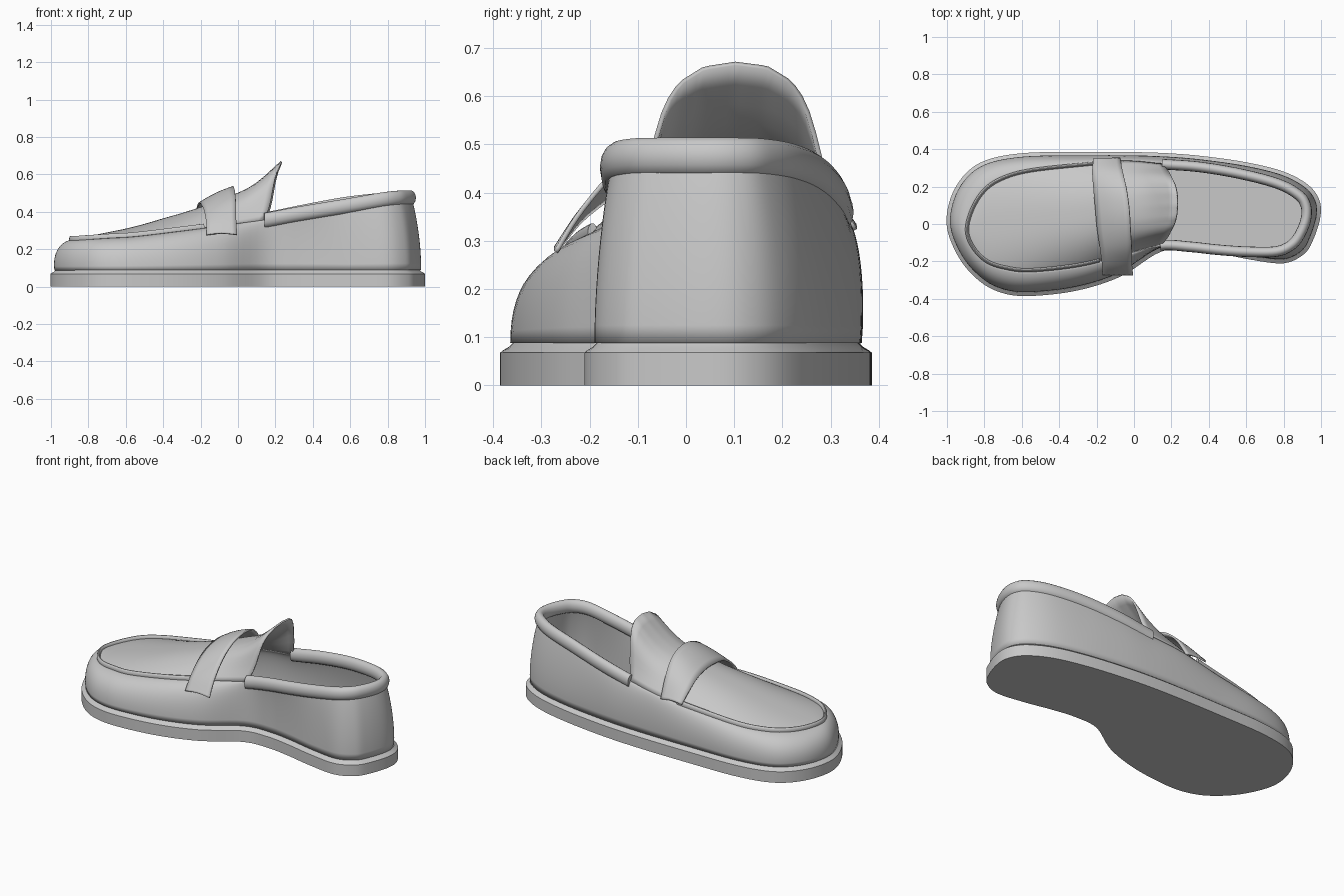
import bpy, bmesh, math
from mathutils import Vector

if "Cube" in bpy.data.objects:
    bpy.data.objects.remove(bpy.data.objects["Cube"])

leather = bpy.data.materials.new("plain grey")
leather.diffuse_color = (0.58, 0.58, 0.58, 1)
leather.use_nodes = True
leather.node_tree.nodes["Principled BSDF"].inputs["Base Color"].default_value = leather.diffuse_color

# Control points round the shoe: sole x, y, then top edge of the upper x, y, z
OUT = [(-1.0, -.02, -.893, -.03, .245), (-.98, .14, -.86, .09, .245),
       (-.90, .27, -.79, .19, .25), (-.78, .345, -.69, .25, .255),
       (-.58, .38, -.55, .287, .265), (-.30, .385, -.30, .315, .295),
       (-.05, .385, -.05, .335, .33), (.15, .38, .15, .32, .36),
       (.35, .365, .35, .305, .40), (.60, .33, .57, .268, .44),
       (.80, .28, .77, .215, .463), (.93, .21, .88, .155, .473),
       (.99, .13, .918, .10, .475), (.997, .04, .92, .03, .475),
       (.96, -.08, .89, -.05, .475), (.91, -.16, .845, -.11, .473),
       (.80, -.21, .76, -.147, .463), (.62, -.19, .60, -.148, .435),
       (.45, -.155, .45, -.138, .41), (.30, -.135, .30, -.122, .385),
       (.14, -.15, .14, -.115, .355), (-.07, -.28, -.07, -.165, .325),
       (-.30, -.355, -.30, -.22, .295), (-.55, -.385, -.55, -.247, .265),
       (-.70, -.37, -.68, -.235, .257), (-.82, -.31, -.785, -.20, .25),
       (-.93, -.19, -.86, -.125, .245)]
K = 6


def catmull(pts, closed=True):
    n, res = len(pts), []
    get = lambda i: pts[i % n] if closed else pts[max(0, min(n - 1, i))]
    for i in range(n if closed else n - 1):
        p = [get(i + d) for d in (-1, 0, 1, 2)]
        for k in range(K):
            t = k / K
            res.append([0.5 * (2 * b + (c - a) * t + (2 * a - 5 * b + 4 * c - d) * t * t
                               + (3 * b - a - 3 * c + d) * t ** 3) for a, b, c, d in zip(*p)])
    if not closed:
        res.append(list(pts[-1]))
    return res


def loft(name, rows, wrap=False, caps=False, thick=0.0, angle=40):
    """Skin a list of equal-length point rows."""
    bm = bmesh.new()
    vs = [[bm.verts.new(p) for p in r] for r in rows]
    m = len(rows[0])
    for a, b in zip(vs, vs[1:]):
        for j in range(m if wrap else m - 1):
            k = (j + 1) % m
            bm.faces.new((a[j], a[k], b[k], b[j]))
    if caps:
        bm.faces.new(vs[0])
        bm.faces.new(vs[-1])
    bmesh.ops.remove_doubles(bm, verts=bm.verts, dist=0.0004)
    bmesh.ops.recalc_face_normals(bm, faces=bm.faces)
    me = bpy.data.meshes.new(name)
    bm.to_mesh(me)
    bm.free()
    me.materials.append(leather)
    ob = bpy.data.objects.new(name, me)
    bpy.context.collection.objects.link(ob)
    bpy.ops.object.select_all(action='DESELECT')
    ob.select_set(True)
    bpy.context.view_layer.objects.active = ob
    bpy.ops.object.shade_smooth_by_angle(angle=math.radians(angle))
    if thick:
        mod = ob.modifiers.new("thickness", 'SOLIDIFY')
        mod.thickness, mod.offset = thick, 0
    return ob


def sweep(name, path, a, b, lift=0.0):
    """Elliptical bead along a path, kept upright."""
    rows = []
    for i, p in enumerate(path):
        t = path[min(i + 1, len(path) - 1)] - path[max(i - 1, 0)]
        n = Vector((t.y, -t.x, 0)).normalized()
        rows.append([p + n * a * math.cos(u) + Vector((0, 0, lift + b * math.sin(u)))
                     for u in (2 * math.pi * k / 14 for k in range(14))])
    return loft(name, rows, wrap=True, caps=True)


def lerp_table(tab, x):
    if x <= tab[0][0]:
        return tab[0][1]
    for (a, p), (b, q) in zip(tab, tab[1:]):
        if x <= b:
            return p + (q - p) * (x - a) / (b - a)
    return tab[-1][1]


samples = catmull(OUT)
N = len(samples)
sole = [Vector((s[0], s[1], 0)) for s in samples]
top = [Vector(s[2:]) for s in samples]


def inset(d, z):
    res = []
    for i, p in enumerate(sole):
        t = sole[(i + 1) % N] - sole[i - 1]
        res.append(p + Vector((t.y, -t.x, 0)).normalized() * d + Vector((0, 0, z)))
    return res


# Sole with a sloped welt; its top also serves as the insole
base = inset(.026, .088)
loft("sole", [inset(0, 0), inset(0, .068), inset(.006, .073), inset(.018, .08), base],
     wrap=True, caps=True, angle=45)

# Upper wall: rounded over at the toe, nearly straight at the heel
rows = []
for k in range(13):
    v = k / 12
    row = []
    for b, t in zip(base, top):
        dz = t.z - b.z
        h = max(0, min(1, (b.x - .1) / .5))
        c1 = Vector((b.x * (1.012 - .01 * h), b.y * (1.03 if b.y > 0 else 1.0), b.z + dz * (.55 - .17 * h)))
        c2 = b.lerp(t, .3 + .25 * h)
        c2.z = b.z + dz * (.93 - .13 * h)
        row.append(b * (1 - v) ** 3 + c1 * 3 * v * (1 - v) ** 2 + c2 * 3 * v * v * (1 - v) + t * v ** 3)
    rows.append(row)
loft("upper_wall", rows, wrap=True, thick=.01)

# Padded collar round the heel opening
sweep("collar", top[7 * K:20 * K + 1], .028, .04)

# Raised rim round the apron
half = [i for i in range(-8 * K, 8 * K) if top[i].x < -.15]
sweep("apron_rim", [top[i] for i in half], .01, .019, .008)

# Apron running back into the flared tongue
CROWN = [(-.9, .248), (-.8, .265), (-.6, .305), (-.5, .33), (-.4, .36), (-.3, .388), (-.2, .42),
         (-.1, .46), (0, .51), (.06, .562), (.145, .668)]
FLARE = [(0, 1), (.3, .97), (.53, .87), (.66, .73), (.74, .55), (.82, .32), (.9, .15), (1, 0)]
rows = []
for i in range(7 * K + 1):
    lo, hi = top[-i], top[i]
    x = (lo.x + hi.x) / 2
    rise = lerp_table(CROWN, x) - (lo.z + hi.z) / 2
    r = max(0, min(1, (x + .1) / .245))
    row = []
    for j in range(33):
        t = abs(j / 16 - 1)
        f = (1 - t ** 2.5) * (1 - r) + lerp_table(FLARE, t) * r
        row.append(lo.lerp(hi, j / 32) + Vector((.087 * r * (1 - t ** 2.5), 0, rise * f)))
    rows.append(row)
loft("apron_and_tongue", rows, thick=.01)

# Strap across the instep: front x, back x, y, front z, back z
STRAP = [(-.168, -.005, -.27, .277, .277), (-.17, -.01, -.215, .345, .365),
         (-.18, -.012, -.13, .405, .46), (-.195, -.018, -.03, .437, .515),
         (-.205, -.025, .08, .447, .533), (-.215, -.04, .19, .432, .512),
         (-.222, -.06, .28, .39, .44), (-.215, -.075, .35, .325, .322)]
rows = []
for a, b, y, za, zb in catmull(STRAP, closed=False):
    rows.append([Vector((a + (b - a) * k / 6, y, za + (zb - za) * k / 6 + .008 * math.sin(math.pi * k / 6)))
                 for k in range(7)])
loft("strap", rows, thick=.01)
